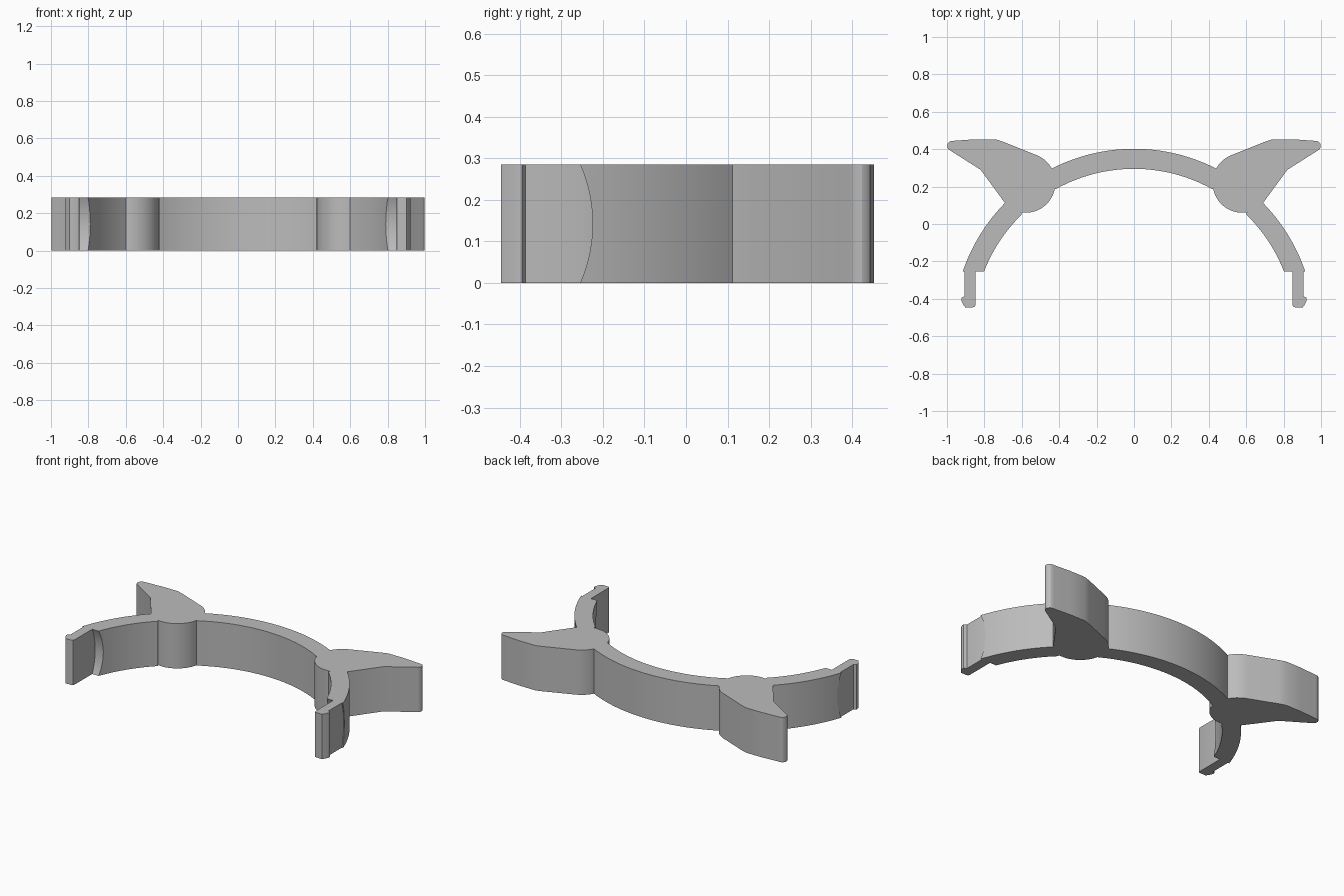
import bpy, bmesh
from math import sin, cos, pi, sqrt, asin, atan2

H = 0.285                      # height of the whole clip
ARC_Y, R_OUT, R_IN = -0.565, 0.967, 0.86
HUB, HUB_R = (0.58, 0.22), 0.16

cube = bpy.data.objects.get("Cube")
if cube:
    bpy.data.objects.remove(cube, do_unlink=True)

grey = bpy.data.materials.new("grey_plastic")
grey.use_nodes = True
colour = (0.5, 0.5, 0.5, 1)
grey.diffuse_color = colour
grey.node_tree.nodes["Principled BSDF"].inputs["Base Color"].default_value = colour


def arc(centre, r, a0, a1, n):
    """Points along an arc, both ends included."""
    return [(centre[0] + r * cos(a0 + (a1 - a0) * i / n),
             centre[1] + r * sin(a0 + (a1 - a0) * i / n)) for i in range(n + 1)]


def band(r, x0, x1, n):
    """Arc of the main ring between two x positions."""
    return arc((0, ARC_Y), r, pi / 2 - asin(x0 / r), pi / 2 - asin(x1 / r), n)


def hub_angle(p):
    return atan2(p[1] - HUB[1], p[0] - HUB[0])


def extrude(name, outline):
    bm = bmesh.new()
    face = bm.faces.new([bm.verts.new((x, y, 0)) for x, y in outline])
    top = bmesh.ops.extrude_face_region(bm, geom=[face])["geom"]
    bmesh.ops.translate(bm, vec=(0, 0, H),
                        verts=[v for v in top if isinstance(v, bmesh.types.BMVert)])
    bmesh.ops.recalc_face_normals(bm, faces=bm.faces)
    mesh = bpy.data.meshes.new(name)
    bm.to_mesh(mesh)
    bm.free()
    mesh.materials.append(grey)
    obj = bpy.data.objects.new(name, mesh)
    bpy.context.collection.objects.link(obj)
    return obj


def smooth(obj):
    bpy.ops.object.select_all(action='DESELECT')
    obj.select_set(True)
    bpy.context.view_layer.objects.active = obj
    bpy.ops.object.shade_smooth_by_angle(angle=0.4)


# Half outline of the band with hub and wing, from back centre round to front centre
half = band(R_OUT, 0, 0.44, 14)
half += arc(HUB, HUB_R, hub_angle((0.44, 0.30)), hub_angle((0.53, 0.375)), 5)
half += [(0.70, 0.44), (0.74, 0.453), (0.85, 0.453), (0.96, 0.445)]
half += arc((0.972, 0.418), 0.027, 1.4, -1.0, 6)
half += [(0.82, 0.29)]
half += band(R_OUT, 0.69, 0.93, 14)
half += band(R_IN, 0.815, 0.60, 12)
half += arc(HUB, HUB_R, hub_angle((0.605, 0.06)), hub_angle((0.425, 0.187)) - 2 * pi
            if hub_angle((0.425, 0.187)) > 0 else hub_angle((0.425, 0.187)), 14)
half += band(R_IN, 0.42, 0, 14)
outline = half + [(-x, y) for x, y in half[-2:0:-1]]
body = extrude("ring_band", outline)

# Concave scoop on the arm ends
scoop_r = 0.353
bpy.ops.mesh.primitive_cylinder_add(vertices=128, radius=scoop_r, depth=3,
                                    location=(0, -0.225 - scoop_r, H / 2),
                                    rotation=(0, pi / 2, 0))
cutter = bpy.context.object
cutter.name = "arm_end_cutter"
cutter.data.materials.append(grey)
cutter.hide_render = True
cut = body.modifiers.new("arm_end_scoop", 'BOOLEAN')
cut.operation, cut.solver, cut.object = 'DIFFERENCE', 'EXACT', cutter
bpy.context.view_layer.objects.active = body
bpy.ops.object.modifier_apply(modifier=cut.name)
bpy.data.objects.remove(cutter, do_unlink=True)
smooth(body)

# Snap tabs with a small outward hook
tab = [(0.847, -0.222), (0.9, -0.222), (0.907, -0.25), (0.907, -0.387), (0.923, -0.395),
       (0.923, -0.41), (0.91, -0.435), (0.902, -0.446), (0.862, -0.446),
       (0.851, -0.442), (0.847, -0.432)]
for name, side in (("left_snap_tab", 1), ("right_snap_tab", -1)):
    smooth(extrude(name, [(side * x, y) for x, y in tab]))
